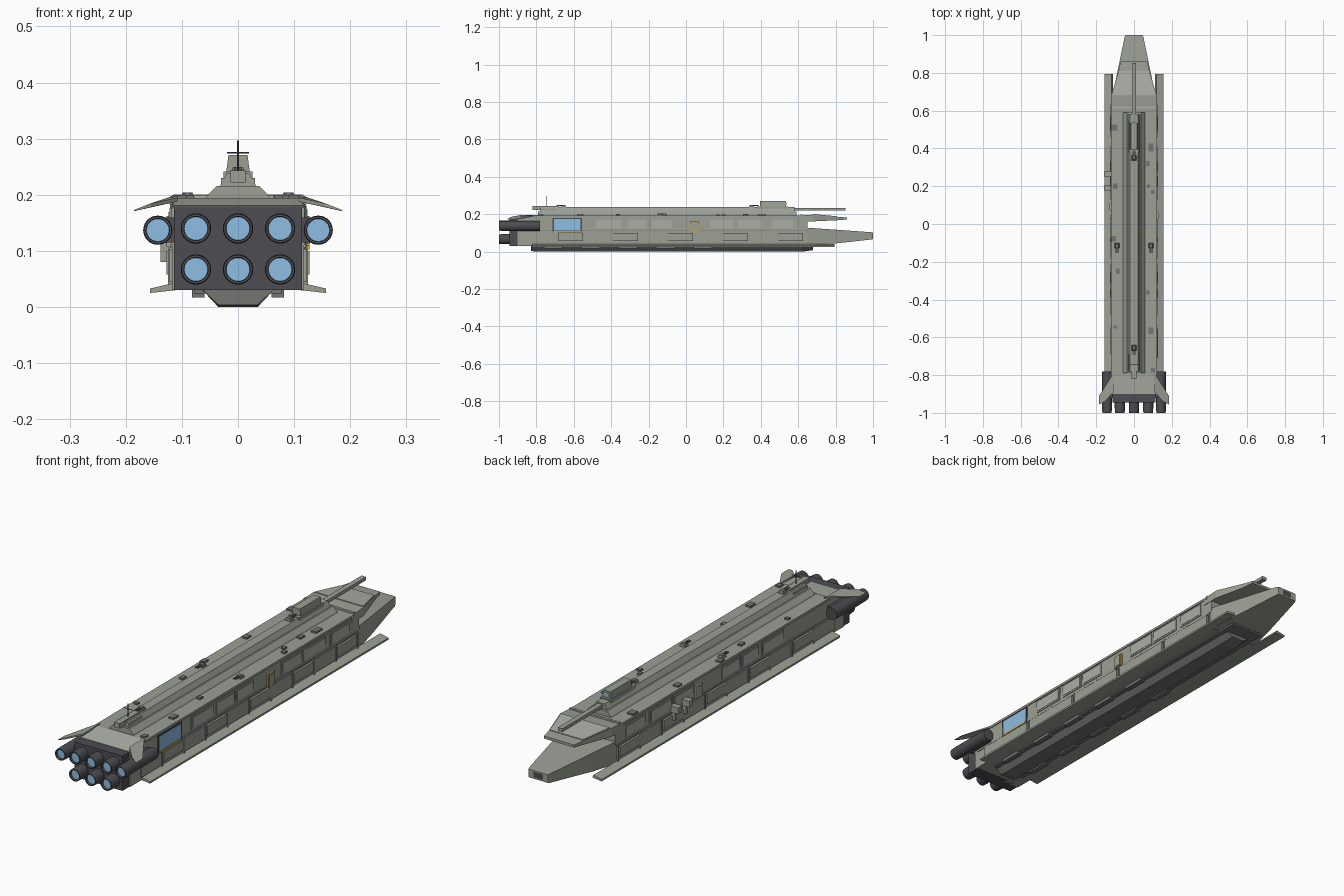
import bpy, bmesh, math
from mathutils import Vector, Matrix


def mat(name, c):
    m = bpy.data.materials.new(name)
    m.diffuse_color = (*c, 1)
    return m


HULL = mat("hull_grey", (0.33, 0.35, 0.30))
PALE = mat("panel_grey", (0.41, 0.43, 0.38))
MID = mat("fitting_grey", (0.17, 0.18, 0.165))
DARK = mat("engine_dark", (0.075, 0.075, 0.085))
BLUE = mat("glow_blue", (0.27, 0.51, 0.76))
GOLD = mat("trim_gold", (0.55, 0.36, 0.06))


def make(name, bm, m):
    bmesh.ops.recalc_face_normals(bm, faces=bm.faces)
    me = bpy.data.meshes.new(name)
    bm.to_mesh(me)
    bm.free()
    ob = bpy.data.objects.new(name, me)
    me.materials.append(m)
    bpy.context.collection.objects.link(ob)
    return ob


def loft(name, rings, m=HULL):
    """Closed solid through rings that have the same point count."""
    bm = bmesh.new()
    vs = [[bm.verts.new(p) for p in r] for r in rings]
    n = len(vs[0])
    for a, b in zip(vs, vs[1:]):
        for i in range(n):
            bm.faces.new((a[i], a[(i + 1) % n], b[(i + 1) % n], b[i]))
    bm.faces.new(vs[0])
    bm.faces.new(vs[-1][::-1])
    return make(name, bm, m)


def section(y, half):
    """Symmetric cross-section at y from its right half, bottom to top."""
    return [(x, y, z) for x, z in half] + [(-x, y, z) for x, z in reversed(half)]


def box(name, x, y, z, m=HULL):
    return loft(name, [[(x[0], v, z[0]), (x[1], v, z[0]), (x[1], v, z[1]), (x[0], v, z[1])] for v in y], m)


def sbox(name, s, x, y, z, m=HULL):
    return box(name, sorted((s * x[0], s * x[1])), y, z, m)


def rod(name, p, q, r, m=HULL, r2=None, seg=24):
    p, q = Vector(p), Vector(q)
    bm = bmesh.new()
    rot = (q - p).to_track_quat('Z', 'Y').to_matrix().to_4x4()
    bmesh.ops.create_cone(bm, cap_ends=True, segments=seg, radius1=r, radius2=r if r2 is None else r2,
                          depth=(q - p).length, matrix=Matrix.Translation((p + q) / 2) @ rot)
    ob = make(name, bm, m)
    if seg > 12:
        for f in ob.data.polygons:
            f.use_smooth = len(f.vertices) == 4
    return ob


def nozzle(name, x, z, y0, R=0.027):
    """Engine tube with a hollow lip and a glowing disc."""
    prof = [(0, y0), (R, y0), (R, -0.975), (R * 0.95, -1), (R * 0.8, -1), (R * 0.76, -0.985), (0, -0.985)]
    bm = bmesh.new()
    vs = [bm.verts.new((x + r, y, z)) for r, y in prof]
    es = [bm.edges.new(e) for e in zip(vs, vs[1:])]
    bmesh.ops.spin(bm, geom=vs + es, cent=(x, 0, z), axis=(0, 1, 0), angle=2 * math.pi, steps=28)
    bmesh.ops.remove_doubles(bm, verts=bm.verts, dist=1e-5)
    ob = make(name, bm, DARK)
    for f in ob.data.polygons:
        f.use_smooth = abs(f.normal.y) < 0.5
    rod(name + "_glow", (x, -0.99, z), (x, -0.984, z), R * 0.78, BLUE, seg=28)


# Main hull: rear slope, mid body, blunt front
loft("main_hull", [section(y, [(0.118, 0.03), (0.118, 0.11), (0.12, 0.115), (0.118, t)])
                   for y, t in ((-0.9, 0.178), (-0.82, 0.187), (0.65, 0.187))])
loft("bow_nose", [section(y, [(w, b), (w, t)]) for y, w, b, t in
                  ((0.6, 0.118, 0.03, 0.13), (0.65, 0.118, 0.032, 0.128), (0.78, 0.093, 0.042, 0.119),
                   (0.99, 0.05, 0.065, 0.104), (1.0, 0.046, 0.067, 0.102))])
box("nose_port", (-0.022, 0.022), (0.99, 1.0005), (0.073, 0.096), DARK)

# Overhanging bow deck with pale slope and lip
loft("bow_deck", [section(y, [(w, b), (w, t)]) for y, w, b, t in
                  ((0.60, 0.121, 0.16, 0.193), (0.68, 0.12, 0.162, 0.198),
                   (0.81, 0.082, 0.168, 0.186), (0.86, 0.072, 0.172, 0.183))])
loft("bow_slope", [section(y, [(w, t - 0.01), (w, t)]) for y, w, t in ((0.682, 0.115, 0.201), (0.81, 0.079, 0.189))], PALE)
box("bow_step", (-0.118, 0.118), (0.612, 0.622), (0.185, 0.2), PALE)

# Deck, ridge and keel
box("main_deck", (-0.122, 0.122), (-0.80, 0.62), (0.183, 0.193))
loft("stern_slope", [section(y, [(0.115, t - 0.01), (0.115, t)]) for y, t in ((-0.9, 0.181), (-0.80, 0.194))], PALE)
loft("lower_ridge", [section(y, [(0.06, 0.19), (0.055, 0.198), (0.038, 0.216)]) for y in (-0.79, 0.59)])
loft("upper_ridge", [section(y, [(0.033, 0.214), (0.02, 0.238)]) for y in (-0.78, 0.58)])
loft("keel", [section(y, [(b, z), (w, 0.032)]) for y, b, w, z in
              ((-0.83, 0.035, 0.065, 0.004), (-0.80, 0.035, 0.065, 0), (0.62, 0.035, 0.065, 0), (0.68, 0.03, 0.062, 0.008))], MID)
box("keel_plate", (-0.078, 0.078), (-0.82, 0.74), (0.024, 0.032), MID)

# Stern block and engines
box("engine_block", (-0.114, 0.114), (-0.945, -0.88), (0.03, 0.179), DARK)
for i in (-1, 0, 1):
    for j, z in enumerate((0.067, 0.14)):
        nozzle(f"engine_{i + 1}_{j}", i * 0.075, z, -0.94)

for s in (-1, 1):
    # Outboard engines, stern fins and side skids
    nozzle(f"outboard_engine_{s}", s * 0.143, 0.137, -0.78, 0.026)
    sbox("engine_pylon", s, (0.11, 0.13), (-0.92, -0.79), (0.115, 0.16), DARK)
    fin = [(0.108, -0.78, 0.19), (0.122, -0.81, 0.189), (0.185, -0.91, 0.171), (0.185, -0.955, 0.171), (0.155, -0.94, 0.178), (0.108, -0.89, 0.188)]
    loft("stern_fin", [[(s * x, y, z + d * (1 - (x > 0.18) * 0.7)) for x, y, z in fin] for d in (0, 0.007)])
    loft("side_skid", [[(s * x, y, z) for x, z in ((0.112, 0.03), (0.157, 0.025), (0.157, 0.033), (0.118, 0.042))] for y in (-0.82, 0.795)])

    # Side ribs and raised panels
    sbox("side_rail", s, (0.115, 0.1215), (-0.88, 0.64), (0.105, 0.112))
    for k in range(10):
        y = -0.83 + k * 0.147
        if k % 2:
            sbox("lower_panel", s, (0.115, 0.127), (y, y + 0.132), (0.058, 0.1))
        else:
            sbox("lower_panel", s, (0.115, 0.123), (y, y + 0.137), (0.045, 0.103))
        sbox("rib", s, (0.115, 0.125), (y + 0.138, y + 0.145), (0.04, 0.108))
    for a, b in ((-0.49, -0.34), (-0.32, -0.2), (-0.19, -0.07), (0.12, 0.26), (0.27, 0.42), (0.45, 0.58)):
        sbox("upper_frame", s, (0.115, 0.1225), (a, b), (0.12, 0.176))
        sbox("upper_panel", s, (0.115, 0.124), (a + 0.008, b - 0.008), (0.127, 0.169), PALE)

    # Airlock doors
    y = 0.045 if s > 0 else 0.09
    sbox("door_frame", s, (0.115, 0.127), (y - 0.022, y + 0.022), (0.108, 0.162), GOLD if s > 0 else PALE)
    sbox("door", s, (0.115, 0.1285), (y - 0.015, y + 0.015), (0.113, 0.157), HULL)

    # Underside pads
    for k in range(5):
        y = -0.76 + k * 0.2
        sbox("belly_pad", s, (0.06, 0.082), (y, y + 0.1), (0.017, 0.03), MID)

# Hangar opening on the right side
box("hangar_frame", (0.11, 0.1225), (-0.715, -0.555), (0.1, 0.18), DARK)
box("hangar_field", (0.11, 0.1235), (-0.707, -0.563), (0.112, 0.174), BLUE)
box("hangar_sill", (0.11, 0.127), (-0.71, -0.56), (0.103, 0.111), GOLD)

# Equipment pods on the left side
for y in (0.19, 0.265):
    box("side_pod", (-0.158, -0.115), (y - 0.013, y + 0.013), (0.115, 0.142))
    box("pod_leg", (-0.138, -0.115), (y - 0.007, y + 0.007), (0.08, 0.116))

# Main gun on the ridge
loft("gun_house", [section(y, [(0.023, 0.225), (0.017, 0.271)]) for y in (0.395, 0.535)])
box("gun_base", (-0.026, 0.026), (0.38, 0.545), (0.218, 0.242))
box("gun_barrel", (-0.011, 0.011), (0.53, 0.852), (0.219, 0.233))
box("gun_sight", (-0.012, 0.012), (0.534, 0.537), (0.25, 0.264), BLUE)

# Aft ridge housing and mast
box("aft_house", (-0.03, 0.03), (-0.78, -0.69), (0.21, 0.23))
box("aft_spine", (-0.013, 0.013), (-0.82, -0.68), (0.222, 0.243))
rod("mast", (0, -0.745, 0.23), (0, -0.745, 0.297), 0.0018, DARK, seg=6)
rod("mast_arm", (-0.02, -0.745, 0.275), (0.02, -0.745, 0.275), 0.0015, DARK, seg=6)


# Small twin turrets
def turret(x, y, z, d):
    loft("turret", [[(x + a * w, y + b * w, h) for a, b in ((-1, -1), (1, -1), (1, 1), (-1, 1))]
                    for w, h in ((0.014, z), (0.009, z + 0.013))], MID)
    for s in (-1, 1):
        rod("turret_gun", (x + s * 0.005, y, z + 0.009), (x + s * 0.005, y + d * 0.038, z + 0.01), 0.0025, MID, seg=8)


for x, y, z, d in ((-0.09, -0.115, 0.191, -1), (0.09, -0.115, 0.191, -1), (0, 0.35, 0.237, 1), (0, -0.655, 0.237, -1)):
    turret(x, y, z, d)

# Deck hatches and boxes
for x, y, w, l in ((-0.103, 0.51, 0.015, 0.016), (0.09, 0.405, 0.012, 0.022), (0.073, 0.32, 0.01, 0.014), (-0.1, 0.2, 0.012, 0.014),
                   (0.078, 0.2, 0.008, 0.01), (0.1, 0.17, 0.009, 0.01), (0.073, -0.363, 0.009, 0.011), (0.09, -0.565, 0.012, 0.018),
                   (-0.107, -0.078, 0.011, 0.014), (-0.087, -0.25, 0.009, 0.014), (-0.1, -0.545, 0.009, 0.008), (0.1, -0.775, 0.01, 0.012)):
    box("deck_hatch", (x - w, x + w), (y - l, y + l), (0.19, 0.2), MID)
